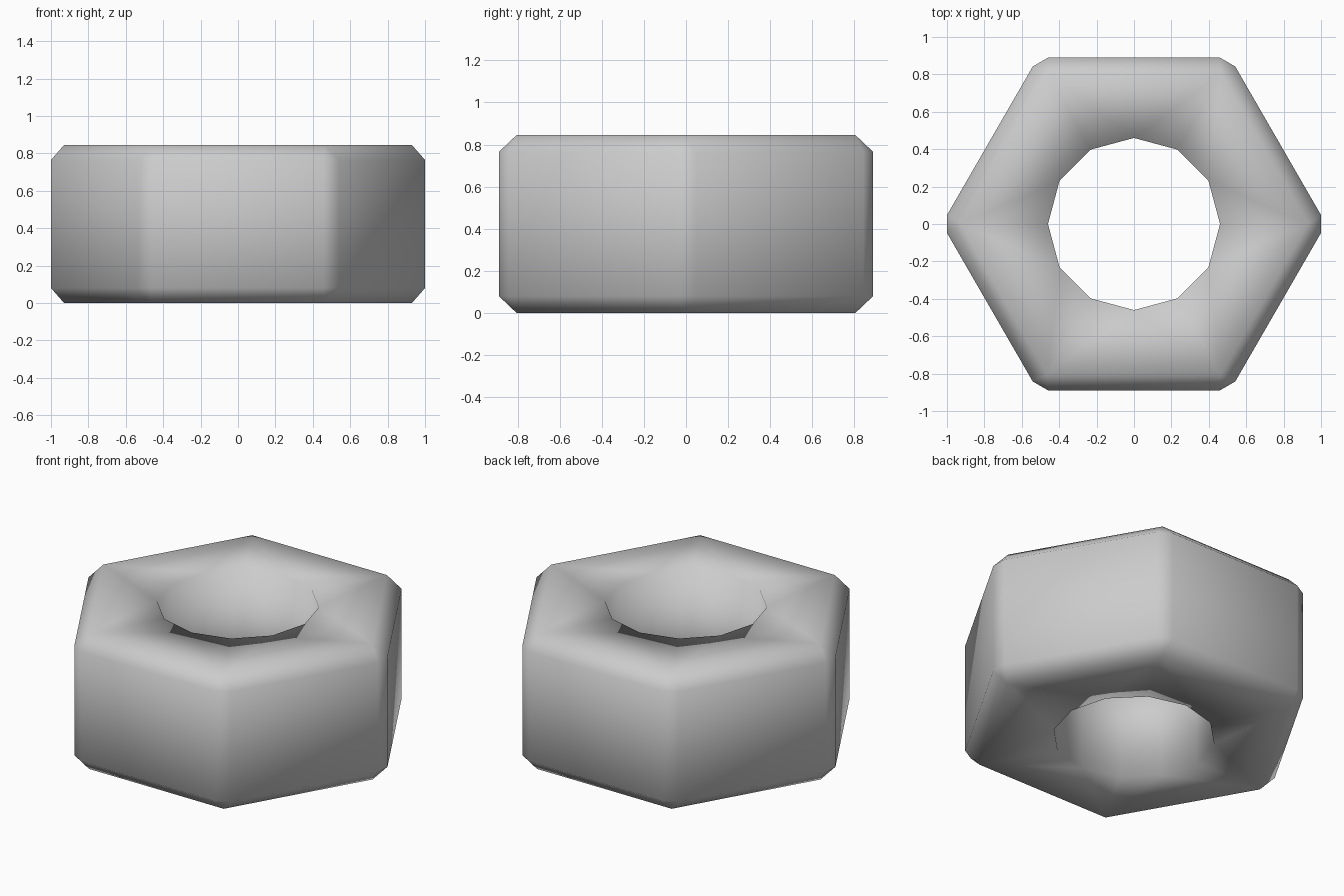
import bpy, bmesh
from math import radians
from mathutils import Matrix, Vector

if "Cube" in bpy.data.objects:
    bpy.data.objects.remove(bpy.data.objects["Cube"])

HEIGHT = 0.845
CHAMFER = 0.08
CORNER_R = 1.0275     # sharp hexagon corner before bevelling
CORNER_BEVEL = 0.055  # distance along each flat
FACE_R = 0.93         # corner of the flat top and bottom
HOLE_R = 0.46


def polar(radius, degrees):
    return Matrix.Rotation(radians(degrees), 3, "Z") @ Vector((radius, 0, 0))


def ring(bm, points, z):
    return [bm.verts.new((p.x, p.y, z)) for p in points]


# Plan outlines: bevelled hexagon, end-face hexagon, twelve-sided hole
side_plan = []
for k in range(6):
    corner = polar(CORNER_R, 60 * k)
    for turn in (-120, 120):
        side_plan.append(corner + polar(CORNER_BEVEL, 60 * k + turn))
face_plan = [polar(FACE_R, 60 * k) for k in range(6)]
hole_plan = [polar(HOLE_R, 30 * k) for k in range(12)]

bm = bmesh.new()
sides, holes = [], []
for z_face, z_side in ((0, CHAMFER), (HEIGHT, HEIGHT - CHAMFER)):
    side = ring(bm, side_plan, z_side)
    face = ring(bm, face_plan, z_face)
    hole = ring(bm, hole_plan, z_face)
    sides.append(side)
    holes.append(hole)
    for k in range(6):
        a, b = face[k], face[(k + 1) % 6]
        before, corner = hole[2 * k - 1], hole[2 * k]
        after = hole[2 * k + 1]
        # Corner facet and chamfer
        bm.faces.new((a, side[2 * k], side[2 * k + 1]))
        bm.faces.new((a, side[2 * k + 1], side[(2 * k + 2) % 12], b))
        # End face around the hole
        bm.faces.new((a, before, corner))
        bm.faces.new((a, corner, after))
        bm.faces.new((a, after, b))

# Outer flats and the bore
for low, high in (sides, holes):
    for k in range(12):
        n = (k + 1) % 12
        bm.faces.new((low[k], low[n], high[n], high[k]))

bmesh.ops.recalc_face_normals(bm, faces=bm.faces[:])
# The whole nut is softly shaded
for f in bm.faces:
    f.smooth = True

mesh = bpy.data.meshes.new("hex_nut")
bm.to_mesh(mesh)
bm.free()
nut = bpy.data.objects.new("hex_nut", mesh)
bpy.context.collection.objects.link(nut)

# Plain grey metal
grey = bpy.data.materials.new("grey")
grey.use_nodes = True
colour = (0.6, 0.6, 0.6, 1)
grey.diffuse_color = colour
grey.node_tree.nodes["Principled BSDF"].inputs["Base Color"].default_value = colour
mesh.materials.append(grey)
